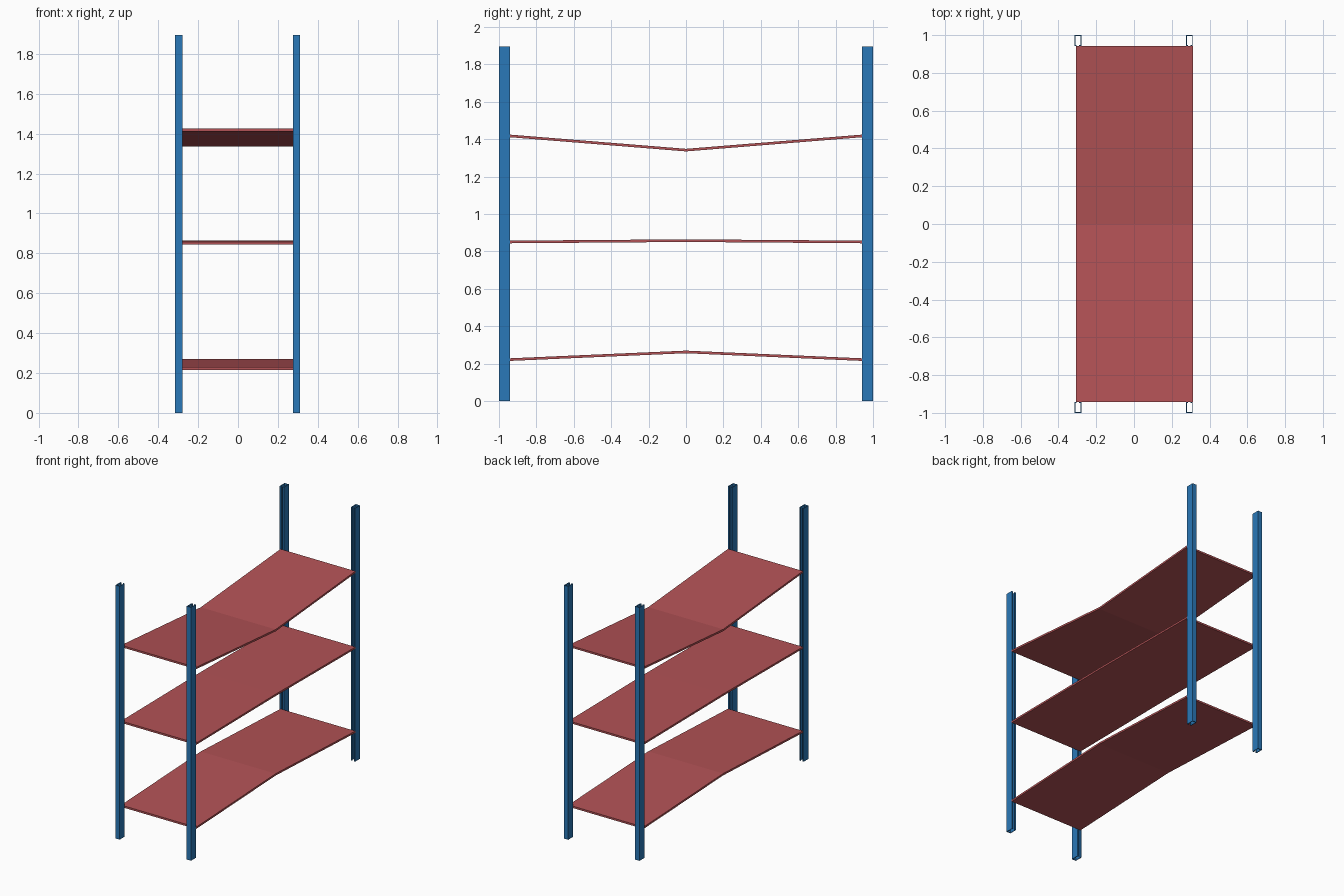
import bpy
import bmesh

if "Cube" in bpy.data.objects:
    bpy.data.objects.remove(bpy.data.objects["Cube"])


def material(name, rgb):
    m = bpy.data.materials.new(name)
    m.diffuse_color = (*rgb, 1)
    m.use_nodes = True
    m.node_tree.nodes["Principled BSDF"].inputs["Base Color"].default_value = m.diffuse_color
    return m


blue = material("blue steel", (0.023, 0.19, 0.48))
red = material("red shelf", (0.45, 0.085, 0.093))


def extrude(name, profile, vec, mat):
    """Closed prism: a flat profile swept along a vector."""
    bm = bmesh.new()
    face = bm.faces.new([bm.verts.new(p) for p in profile])
    res = bmesh.ops.extrude_face_region(bm, geom=[face], use_keep_orig=True)
    moved = [v for v in res["geom"] if isinstance(v, bmesh.types.BMVert)]
    bmesh.ops.translate(bm, verts=moved, vec=vec)
    bmesh.ops.recalc_face_normals(bm, faces=bm.faces[:])
    me = bpy.data.meshes.new(name)
    bm.to_mesh(me)
    bm.free()
    me.materials.append(mat)
    ob = bpy.data.objects.new(name, me)
    bpy.context.collection.objects.link(ob)
    return ob


# Corner posts: lipped channels, open towards the shelves
W, D, T, LIP = 0.018, 0.058, 0.005, 0.011
half = [(W, 0), (W, D), (W - LIP, D), (W - LIP, D - T), (W - T, D - T), (W - T, T)]
section = half + [(-x, y) for x, y in reversed(half)]
for side, cx in (("left", -0.297), ("right", 0.293)):
    for end, s in (("front", -1), ("back", 1)):
        extrude(f"{end}_{side}_post",
                [(cx + x, s * (1 - y), 0) for x, y in section],
                (0, 0, 1.895), blue)

# Shelves: thin boards folded across the middle (top height at ends, at middle)
X0, X1, Y, THICK = -0.308, 0.312, 0.942, 0.014
for name, z_end, z_mid in (("lower_shelf", 0.229, 0.270),
                           ("middle_shelf", 0.858, 0.865),
                           ("upper_shelf", 1.425, 1.349)):
    top = [(-Y, z_end), (0, z_mid), (Y, z_end)]
    outline = top + [(y, z - THICK) for y, z in reversed(top)]
    extrude(name, [(X0, y, z) for y, z in outline], (X1 - X0, 0, 0), red)
